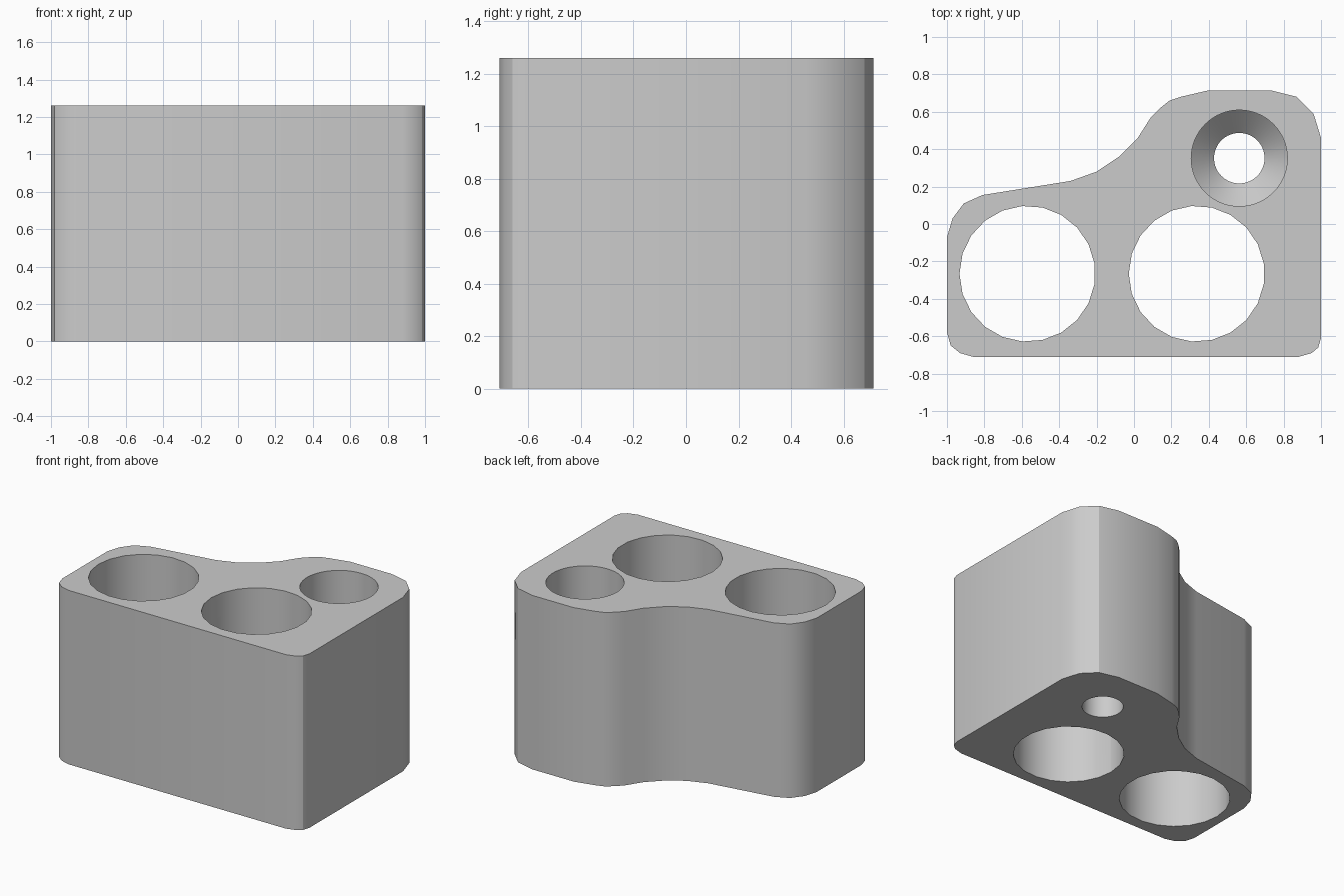
import bpy, bmesh
from math import cos, sin, pi, radians

if "Cube" in bpy.data.objects:
    bpy.data.objects.remove(bpy.data.objects["Cube"], do_unlink=True)

HEIGHT = 1.26

grey = bpy.data.materials.new("plain grey")
grey.use_nodes = True
grey.diffuse_color = (0.6, 0.6, 0.6, 1)
grey.node_tree.nodes["Principled BSDF"].inputs["Base Color"].default_value = (0.6, 0.6, 0.6, 1)


def loft(name, rings):
    """Closed solid through a stack of (outline, z) rings."""
    bm = bmesh.new()
    loops = [[bm.verts.new((x, y, z)) for x, y in outline] for outline, z in rings]
    n = len(loops[0])
    for low, high in zip(loops, loops[1:]):
        for i in range(n):
            j = (i + 1) % n
            bm.faces.new((low[i], low[j], high[j], high[i]))
    bm.faces.new(loops[0])
    bm.faces.new(loops[-1])
    bmesh.ops.recalc_face_normals(bm, faces=bm.faces)
    mesh = bpy.data.meshes.new(name)
    bm.to_mesh(mesh)
    bm.free()
    mesh.materials.append(grey)
    obj = bpy.data.objects.new(name, mesh)
    bpy.context.collection.objects.link(obj)
    return obj


def circle(cx, cy, r, sides):
    return [(cx + r * cos(pi + 2 * pi * i / sides), cy + r * sin(pi + 2 * pi * i / sides))
            for i in range(sides)]


# Block outline, clockwise from the front left corner
outline = [(-0.86, -0.71), (-0.93, -0.69), (-0.98, -0.65), (-1, -0.58),
           (-1, -0.07), (-0.97, 0.03), (-0.91, 0.11), (-0.81, 0.155),
           (-0.34, 0.23), (-0.2, 0.28), (-0.08, 0.36), (0.02, 0.46),
           (0.09, 0.57), (0.14, 0.62), (0.19, 0.66), (0.25, 0.68), (0.4, 0.715),
           (0.73, 0.715), (0.87, 0.68), (0.96, 0.59), (1, 0.46),
           (1, -0.61), (0.985, -0.66), (0.95, -0.69), (0.88, -0.71)]
block = loft("holder_block", [(outline, 0), (outline, HEIGHT)])

# Two wide through holes
cutters = []
for side, x in (("left", -0.57), ("right", 0.335)):
    ring = circle(x, -0.266, 0.363, 21)
    cutters.append(loft(f"{side}_bore_cutter", [(ring, -0.1), (ring, HEIGHT + 0.1)]))

# Screw hole: deep wide bore, sloped seat, narrow exit
wide = circle(0.563, 0.352, 0.257, 64)
narrow = circle(0.563, 0.352, 0.135, 64)
cutters.append(loft("screw_hole_cutter", [(narrow, -0.1), (narrow, 0.2),
                                          (wide, 0.32), (wide, HEIGHT + 0.1)]))

bpy.ops.object.select_all(action="DESELECT")
block.select_set(True)
bpy.context.view_layer.objects.active = block
for cutter in cutters:
    cutter.hide_render = True
    mod = block.modifiers.new("cut", "BOOLEAN")
    mod.operation = "DIFFERENCE"
    mod.solver = "EXACT"
    mod.object = cutter
    bpy.ops.object.modifier_apply(modifier=mod.name)
    bpy.data.objects.remove(cutter, do_unlink=True)

bpy.ops.object.shade_smooth_by_angle(angle=radians(30))
